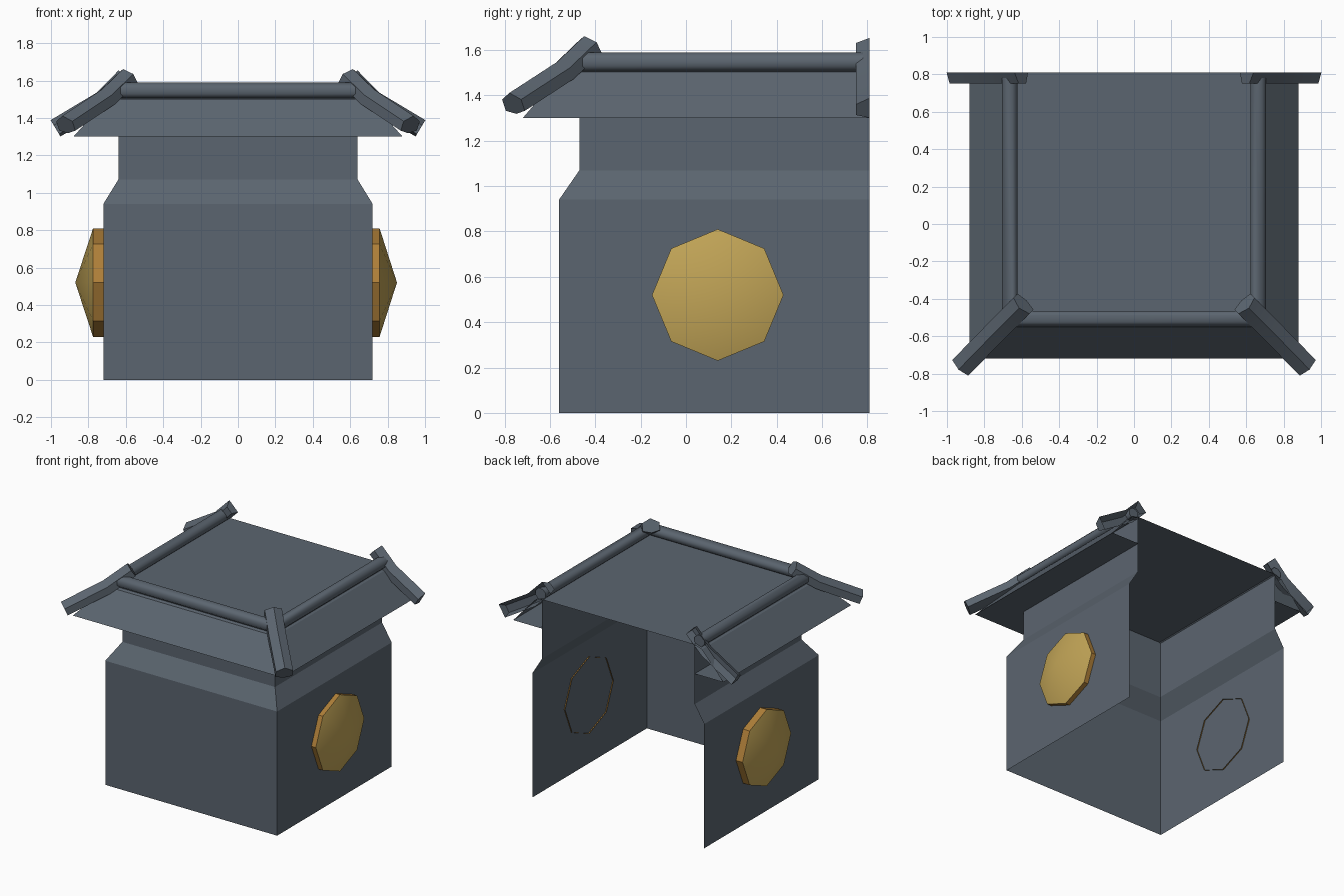
import bpy, bmesh, math
from mathutils import Vector

if "Cube" in bpy.data.objects:
    bpy.data.objects.remove(bpy.data.objects["Cube"])

BACK = 0.81  # open back plane


def material(name, rgb):
    m = bpy.data.materials.new(name)
    m.diffuse_color = (*rgb, 1)
    m.use_nodes = True
    m.node_tree.nodes["Principled BSDF"].inputs["Base Color"].default_value = m.diffuse_color
    return m


GREY = material("slate_grey", (0.105, 0.130, 0.160))
GOLD = material("gold", (0.54, 0.375, 0.095))
BRONZE = material("bronze", (0.42, 0.21, 0.04))


def finish(name, bm, mat, angle=None):
    mesh = bpy.data.meshes.new(name)
    bm.to_mesh(mesh)
    bm.free()
    ob = bpy.data.objects.new(name, mesh)
    bpy.context.collection.objects.link(ob)
    mesh.materials.append(mat)
    if angle:
        bpy.ops.object.select_all(action='DESELECT')
        ob.select_set(True)
        bpy.context.view_layer.objects.active = ob
        bpy.ops.object.shade_smooth_by_angle(angle=math.radians(angle))
    return ob


def u_shell(name, levels, cap=False, angle=None):
    """Three-sided shell, open at the back; levels are (half width, front y, z)."""
    bm = bmesh.new()
    rows = [[bm.verts.new(p) for p in ((-x, BACK, z), (-x, y, z), (x, y, z), (x, BACK, z))]
            for x, y, z in levels]
    for a, b in zip(rows, rows[1:]):
        for k in range(3):
            bm.faces.new((a[k], a[k + 1], b[k + 1], b[k]))
    if cap:
        bm.faces.new(rows[-1])
    return finish(name, bm, GREY, angle)


def sweep(name, path, section, cut_back=False, angle=40):
    """Sweep a closed (side, up) section along a path with mitred corners."""
    pts = [Vector(p) for p in path]
    bm = bmesh.new()
    rings = []
    for i, p in enumerate(pts):
        d_in = (p - pts[max(i - 1, 0)]).normalized()
        d_out = (pts[min(i + 1, len(pts) - 1)] - p).normalized()
        t = (d_in + d_out).normalized()
        side = t.cross(Vector((0, 0, 1))).normalized()
        up = side.cross(t)
        mitre = 1.0
        if d_in.length and d_out.length and abs(t.z) < 0.01:
            mitre = 1 / max(t.dot(d_out), 0.3)
        rings.append([bm.verts.new(p + side * s * mitre + up * u) for s, u in section])
    n = len(section)
    for a, b in zip(rings, rings[1:]):
        for k in range(n):
            bm.faces.new((a[k], a[(k + 1) % n], b[(k + 1) % n], b[k]))
    bm.faces.new(rings[0])
    bm.faces.new(rings[-1])
    bmesh.ops.recalc_face_normals(bm, faces=bm.faces[:])
    if cut_back:
        bmesh.ops.bisect_plane(bm, geom=bm.verts[:] + bm.edges[:] + bm.faces[:],
                               plane_co=(0, BACK, 0), plane_no=(0, 1, 0), clear_outer=True)
    return finish(name, bm, GREY, angle)


# Walls: wide base, sloped shoulder, narrower neck
u_shell("walls", [(0.72, -0.56, 0), (0.72, -0.56, 0.94),
                  (0.64, -0.47, 1.07), (0.64, -0.47, 1.52)])

# Roof: flat soffit, sloped eaves and flat top
u_shell("roof", [(0.64, -0.47, 1.30), (0.88, -0.72, 1.30),
                 (0.70, -0.55, 1.50), (0.64, -0.47, 1.52)], cap=True)

# Ridge rail around the top edge
rail = [(0.045 * math.cos(a), 0.045 * math.sin(a))
        for a in (math.radians(22.5 + 45 * k) for k in range(8))]
sweep("ridge_rail", [(-0.665, 0.79, 1.547), (-0.665, -0.507, 1.547),
                     (0.665, -0.507, 1.547), (0.665, 0.79, 1.547)], rail, angle=50)

# Hip tiles: kinked bars down the front corners and along the open back
bar = [(0, 0.062), (0.06, 0.03), (0.06, -0.025), (0, -0.04), (-0.06, -0.025), (-0.06, 0.03)]
for s, label in ((-1, "left"), (1, "right")):
    sweep("front_hip_" + label, [(s * 0.59, -0.425, 1.61), (s * 0.71, -0.545, 1.495),
                                 (s * 0.92, -0.76, 1.355)], bar)
    sweep("back_hip_" + label, [(s * 0.595, BACK, 1.61), (s * 0.72, BACK, 1.485),
                                (s * 0.97, BACK, 1.335)], bar, cut_back=True)

# Octagonal side medallions: bronze rim and shallow gold dome
for s, label, rim, tip in ((-1, "left", 0.775, 0.87), (1, "right", 0.757, 0.85)):
    def ring(bm, x, r=0.29):
        return [bm.verts.new((s * x, 0.14 + r * math.cos(k * math.pi / 4),
                              0.52 + r * math.sin(k * math.pi / 4))) for k in range(8)]

    bm = bmesh.new()
    a, b = ring(bm, 0.712), ring(bm, rim)
    for k in range(8):
        bm.faces.new((a[k], a[(k + 1) % 8], b[(k + 1) % 8], b[k]))
    bmesh.ops.recalc_face_normals(bm, faces=bm.faces[:])
    finish("medallion_rim_" + label, bm, BRONZE)

    bm = bmesh.new()
    a = ring(bm, rim)
    apex = bm.verts.new((s * tip, 0.14, 0.52))
    for k in range(8):
        f = bm.faces.new((a[k], a[(k + 1) % 8], apex))
        f.normal_update()
        if f.normal.x * s < 0:
            f.normal_flip()
    finish("medallion_dome_" + label, bm, GOLD, angle=40)
